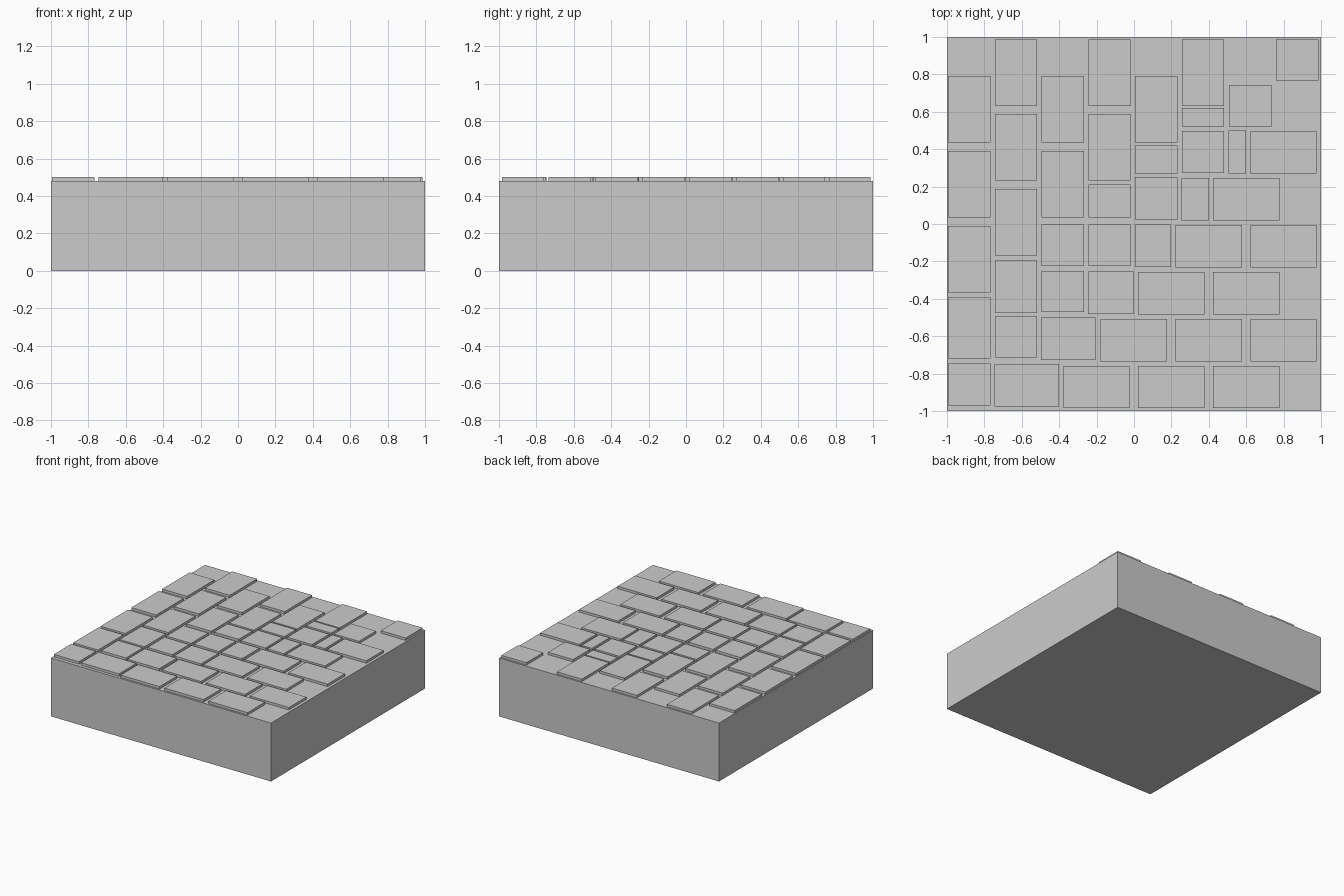
import bpy, bmesh
from mathutils import Matrix, Vector

if "Cube" in bpy.data.objects:
    bpy.data.objects.remove(bpy.data.objects["Cube"])

BASE_TOP, TOP = 0.48, 0.50
LONG, SHORT, PITCH = 0.355, 0.226, 0.40


def add_box(bm, x0, x1, y0, y1, z0, z1):
    m = Matrix.Translation(((x0 + x1) / 2, (y0 + y1) / 2, (z0 + z1) / 2))
    m = m @ Matrix.Diagonal(Vector((x1 - x0, y1 - y0, z1 - z0, 1)))
    bmesh.ops.create_cube(bm, size=1, matrix=m)


def make_object(name, boxes):
    bm = bmesh.new()
    for b in boxes:
        add_box(bm, *b)
    mesh = bpy.data.meshes.new(name)
    bm.to_mesh(mesh)
    bm.free()
    obj = bpy.data.objects.new(name, mesh)
    bpy.context.collection.objects.link(obj)
    return obj


def brick(x0, x1, y0, y1):
    return (x0, x1, y0, y1, BASE_TOP, TOP)


# Solid ground block
make_object("base_block", [(-1, 1, -1, 1, 0, BASE_TOP)])

# Full bricks running front to back, in staggered columns
column_x = [-0.994 + 0.25 * k for k in range(6)]
bricks = []
for k, x in enumerate(column_x):
    for i in range(3 - k // 2):
        y1 = (0.79 if k % 2 == 0 else 0.987) - PITCH * i
        bricks.append(brick(x, x + SHORT, y1 - LONG, y1))
make_object("column_bricks", bricks)

# Full bricks running left to right, in staggered rows
bricks = []
for r in range(6):
    y = -0.985 + 0.251 * r
    for i in range(3 - r // 2):
        x1 = (0.777 if r % 2 == 0 else 0.977) - PITCH * i
        bricks.append(brick(x1 - LONG, x1, y, y + SHORT))
make_object("row_bricks", bricks)

# Shortened bricks finishing each column: (y0, y1) pairs
column_cuts = [
    [(-0.72, -0.39), (-0.97, -0.745)],
    [(-0.475, -0.195), (-0.715, -0.495)],
    [(-0.225, -0.003), (-0.47, -0.25)],
    [(0.035, 0.212), (-0.225, -0.003)],
    [(0.27, 0.42), (0.025, 0.25)],
    [(0.52, 0.62), (0.273, 0.497)],
]
bricks = [brick(x, x + SHORT, y0, y1)
          for x, cuts in zip(column_x, column_cuts) for y0, y1 in cuts]

# Shortened bricks starting each row, and the two square corner bricks
bricks += [brick(*b) for b in [
    (-0.745, -0.40, -0.975, -0.748),
    (-0.497, -0.207, -0.727, -0.50),
    (-0.245, 0.0, -0.48, -0.253),
    (0.005, 0.197, -0.23, -0.003),
    (0.253, 0.402, 0.02, 0.245),
    (0.505, 0.60, 0.27, 0.50),
    (0.507, 0.735, 0.52, 0.742),
    (0.76, 0.987, 0.768, 0.987),
]]
make_object("cut_bricks", bricks)
